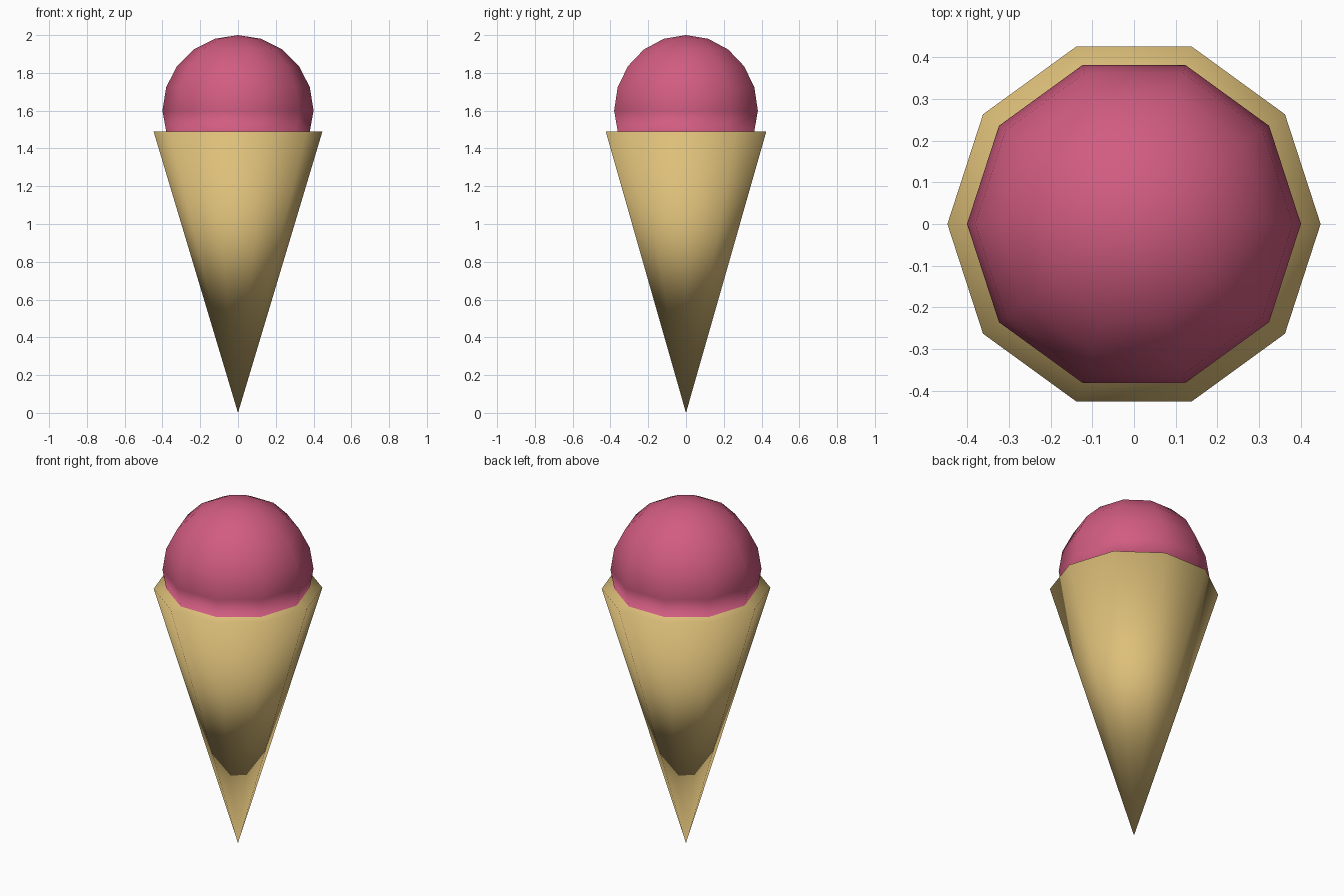
import bpy, bmesh, math

if "Cube" in bpy.data.objects:
    bpy.data.objects.remove(bpy.data.objects["Cube"])

SIDES = 10
SHELF_Z = 1.49


def make_material(name, rgb):
    mat = bpy.data.materials.new(name)
    mat.diffuse_color = (*rgb, 1.0)
    mat.use_nodes = True
    mat.node_tree.nodes["Principled BSDF"].inputs["Base Color"].default_value = mat.diffuse_color
    return mat


# Profile (radius, height): cone wall, rim, narrow shelf, then round scoop
profile = [(0.447, SHELF_Z), (0.38, SHELF_Z)]
profile += [(0.4 * math.cos(math.radians(a)), 1.6 + 0.4 * math.sin(math.radians(a)))
            for a in range(0, 90, 18)]

bm = bmesh.new()
tip = bm.verts.new((0, 0, 0))
top = bm.verts.new((0, 0, 2))
rings = [[bm.verts.new((r * math.cos(math.tau * i / SIDES),
                        r * math.sin(math.tau * i / SIDES), z))
          for i in range(SIDES)] for r, z in profile]

for i in range(SIDES):
    j = (i + 1) % SIDES
    bm.faces.new((tip, rings[0][j], rings[0][i]))
    for low, high in zip(rings, rings[1:]):
        bm.faces.new((low[i], low[j], high[j], high[i]))
    bm.faces.new((rings[-1][i], rings[-1][j], top))

# Wafer up to and including the shelf, pink scoop above; smooth throughout
for face in bm.faces:
    face.smooth = True
    face.material_index = int(face.calc_center_median().z > SHELF_Z + 0.01)
bmesh.ops.recalc_face_normals(bm, faces=bm.faces)

mesh = bpy.data.meshes.new("ice_cream_cone")
bm.to_mesh(mesh)
bm.free()
mesh.materials.append(make_material("wafer tan", (0.72, 0.52, 0.19)))
mesh.materials.append(make_material("strawberry pink", (0.64, 0.107, 0.22)))
bpy.context.collection.objects.link(bpy.data.objects.new("ice_cream_cone", mesh))
